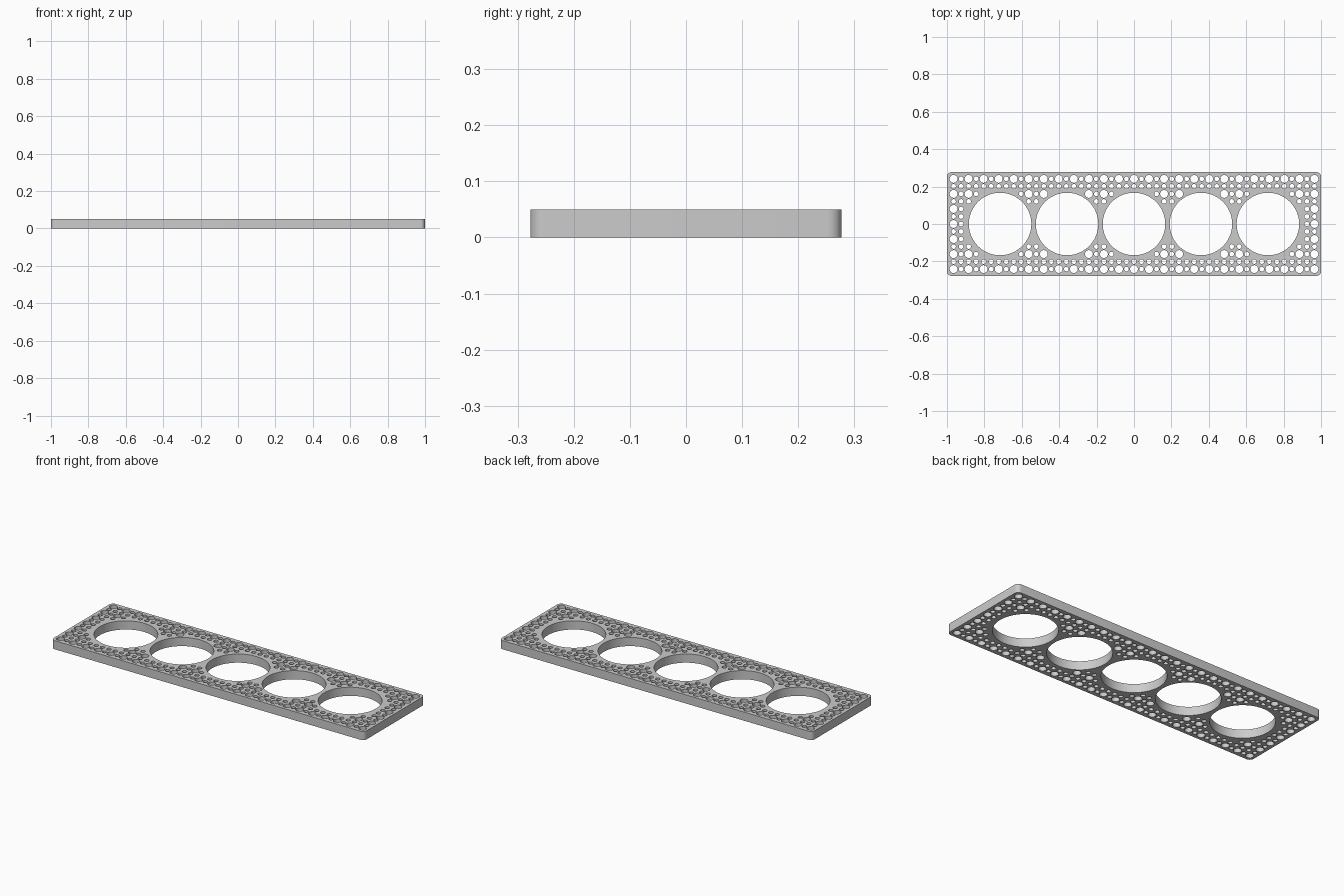
import bpy, bmesh, math

cube = bpy.data.objects.get("Cube")
if cube:
    bpy.data.objects.remove(cube, do_unlink=True)

LENGTH, WIDTH, HEIGHT, CORNER = 2.0, 0.555, 0.05, 0.025
BIG_RADIUS, BIG_PITCH = 0.167, 0.358
PITCH = 0.0402          # spacing of the perforation grid
MARGIN = 0.008          # least wall left between a perforation and a big hole


def arc(cx, cy, r, n, start=0.0, sweep=2 * math.pi, closed=True):
    steps = n if closed else n - 1
    return [(cx + r * math.cos(start + sweep * i / steps),
             cy + r * math.sin(start + sweep * i / steps)) for i in range(n)]


def add_loop(curve, points):
    spline = curve.splines.new('POLY')
    spline.points.add(len(points) - 1)
    for p, (x, y) in zip(spline.points, points):
        p.co = (x, y, 0, 1)
    spline.use_cyclic_u = True


curve = bpy.data.curves.new("plate_outline", 'CURVE')
curve.dimensions = '2D'
curve.fill_mode = 'BOTH'
curve.extrude = HEIGHT / 2

# Rounded rectangle outline
outline = []
for k, (sx, sy) in enumerate([(1, 1), (-1, 1), (-1, -1), (1, -1)]):
    outline += arc(sx * (LENGTH / 2 - CORNER), sy * (WIDTH / 2 - CORNER), CORNER,
                   8, k * math.pi / 2, math.pi / 2, closed=False)
add_loop(curve, outline)

# Five large round openings
centres = [i * BIG_PITCH for i in range(-2, 3)]
for cx in centres:
    add_loop(curve, arc(cx, 0, BIG_RADIUS, 72))

# Perforation grid: wide holes on even crossings, narrow ones between
for i in range(-24, 25):
    for j in range(-6, 7):
        x, y = i * PITCH, j * PITCH
        wide = i % 2 == 0 and j % 2 == 0
        r = 0.021 if wide else 0.0125
        if min(math.hypot(x - cx, y) for cx in centres) > BIG_RADIUS + r + MARGIN:
            add_loop(curve, arc(x, y, r, 24 if wide else 16))

# Turn the filled outline into one welded solid
helper = bpy.data.objects.new("outline_helper", curve)
bpy.context.collection.objects.link(helper)
bpy.context.view_layer.update()
graph = bpy.context.evaluated_depsgraph_get()
mesh = bpy.data.meshes.new_from_object(helper.evaluated_get(graph))
bpy.data.objects.remove(helper, do_unlink=True)

bm = bmesh.new()
bm.from_mesh(mesh)
bmesh.ops.remove_doubles(bm, verts=bm.verts, dist=0.0001)
bmesh.ops.recalc_face_normals(bm, faces=bm.faces)
bmesh.ops.translate(bm, verts=bm.verts, vec=(0, 0, HEIGHT / 2))
bm.to_mesh(mesh)
bm.free()

plate = bpy.data.objects.new("perforated_plate", mesh)
bpy.context.collection.objects.link(plate)

# Plain grey material
grey = bpy.data.materials.new("light_grey")
grey.use_nodes = True
colour = (0.6, 0.6, 0.6, 1)
grey.diffuse_color = colour
grey.node_tree.nodes["Principled BSDF"].inputs["Base Color"].default_value = colour
mesh.materials.clear()
mesh.materials.append(grey)

bpy.ops.object.select_all(action='DESELECT')
plate.select_set(True)
bpy.context.view_layer.objects.active = plate
bpy.ops.object.shade_smooth_by_angle(angle=math.radians(35))
